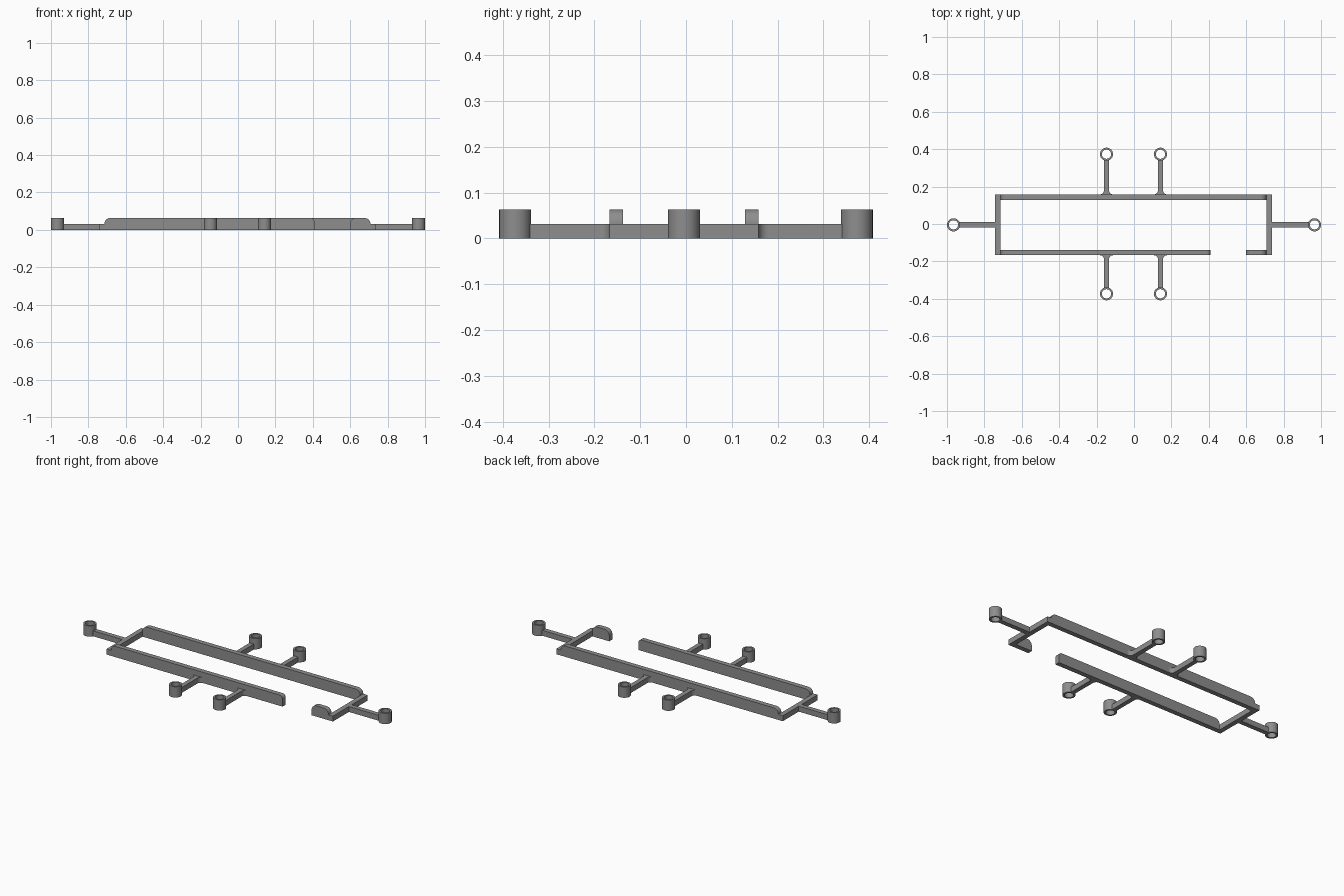
import bpy, bmesh, math

if "Cube" in bpy.data.objects:
    bpy.data.objects.remove(bpy.data.objects["Cube"])

LOW, HIGH = 0.032, 0.0635        # bar height, rail and socket height
CX, CY = -0.004, -0.0045         # frame centre
W = 0.029                        # bar thickness

grey = bpy.data.materials.new("mid grey")
grey.diffuse_color = (0.27, 0.27, 0.27, 1)
grey.use_nodes = True
grey.node_tree.nodes["Principled BSDF"].inputs["Base Color"].default_value = grey.diffuse_color


def finish(name, bm, smooth=True):
    bmesh.ops.recalc_face_normals(bm, faces=bm.faces)
    me = bpy.data.meshes.new(name)
    bm.to_mesh(me)
    bm.free()
    me.materials.append(grey)
    ob = bpy.data.objects.new(name, me)
    bpy.context.collection.objects.link(ob)
    if smooth:
        bpy.ops.object.select_all(action='DESELECT')
        ob.select_set(True)
        bpy.context.view_layer.objects.active = ob
        bpy.ops.object.shade_smooth_by_angle(angle=math.radians(35))
    return ob


def extrude(name, outline, vec, smooth=True):
    """Closed outline of 3D points pushed along vec."""
    bm = bmesh.new()
    face = bm.faces.new([bm.verts.new(p) for p in outline])
    out = bmesh.ops.extrude_face_region(bm, geom=[face])
    bmesh.ops.translate(bm, vec=vec,
                        verts=[v for v in out["geom"] if isinstance(v, bmesh.types.BMVert)])
    return finish(name, bm, smooth)


def box(name, x0, x1, y0, y1, z1):
    pts = [(x0, y0, 0), (x1, y0, 0), (x1, y1, 0), (x0, y1, 0)]
    return extrude(name, pts, (0, 0, z1), False)


def arc(cx, cy, r, a0, a1, n=10):
    return [(cx + r * math.cos(math.radians(a0 + (a1 - a0) * i / n)),
             cy + r * math.sin(math.radians(a0 + (a1 - a0) * i / n))) for i in range(n + 1)]


def rail(name, x0, x1, y, r0, r1):
    """Upright strip with rounded upper corners."""
    prof = [(x0, 0), (x1, 0)] + arc(x1 - r1, HIGH - r1, r1, 0, 90) \
        + arc(x0 + r0, HIGH - r0, r0, 90, 180)
    extrude(name, [(x, y - W / 2, z) for x, z in prof], (0, W, 0))


def socket(name, x, y, ro=0.035, ri=0.0245, n=48):
    """Hollow tube."""
    bm = bmesh.new()
    prof = [(ri, 0), (ro, 0), (ro, HIGH), (ri, HIGH)]
    rings = [[bm.verts.new((x + r * math.cos(2 * math.pi * i / n),
                            y + r * math.sin(2 * math.pi * i / n), z)) for i in range(n)]
             for r, z in prof]
    for k in range(4):
        a, b = rings[k], rings[(k + 1) % 4]
        for i in range(n):
            j = (i + 1) % n
            bm.faces.new((a[i], a[j], b[j], b[i]))
    finish(name, bm)


# long rails, the front one broken by a gap
XL, XR = -0.714, 0.708
YB, YF = CY + 0.148, CY - 0.148
rail("back_rail", XL, XR, YB, 0.031, 0.031)
rail("front_rail_long", XL, 0.408, YF, 0.031, 0.02)
rail("front_rail_short", 0.598, XR, YF, 0.031, 0.031)

# end bars, end arms and end sockets
for side, s, inner in (("left", -1, XL), ("right", 1, XR)):
    outer = inner + s * W
    box(side + "_end_bar", min(inner, outer), max(inner, outer),
        YF - W / 2, YB + W / 2, LOW)
    tip = s * 0.965
    reach = tip - s * 0.03
    box(side + "_end_arm", min(outer, reach), max(outer, reach),
        CY - 0.014, CY + 0.014, LOW)
    socket(side + "_end_socket", tip, CY)

# side arms flared at the rail, with sockets
H, F = 0.0135, 0.022
for row, s, base in (("back", 1, YB + W / 2), ("front", -1, YF - W / 2)):
    for side, x in (("left", -0.147), ("right", 0.1415)):
        tip = 0.373
        root = abs(base)
        flare_r = arc(x + H + F, root + F, F, 270, 180)
        flare_l = arc(x - H - F, root + F, F, 0, -90)
        prof = flare_r + [(x + H, tip - 0.03), (x - H, tip - 0.03)] + flare_l
        extrude(f"{row}_{side}_arm", [(px, s * py, 0) for px, py in prof], (0, 0, LOW))
        socket(f"{row}_{side}_socket", x, s * tip)
